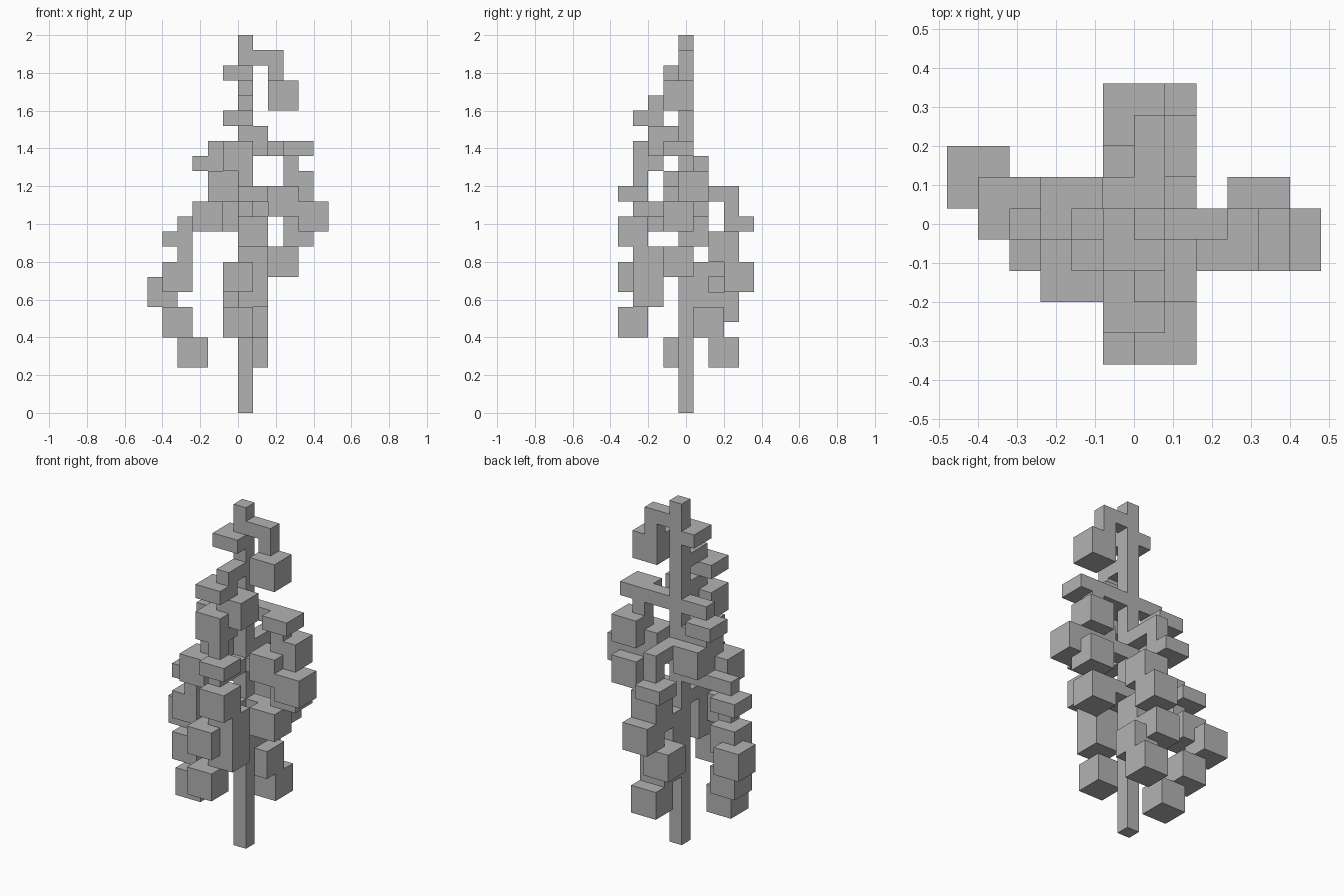
import bpy
import bmesh
from mathutils import Matrix, Vector

CELL = 0.08  # edge of one grid cell

default_cube = bpy.data.objects.get("Cube")
if default_cube:
    bpy.data.objects.remove(default_cube, do_unlink=True)

grey = bpy.data.materials.new("plain_grey")
grey.use_nodes = True
colour = (0.45, 0.45, 0.45, 1.0)
grey.diffuse_color = colour
grey.node_tree.nodes["Principled BSDF"].inputs["Base Color"].default_value = colour


def add_block(bm, corner, size):
    """Add a box from its lowest grid corner and its size in cells."""
    size = Vector(size)
    centre = (Vector(corner) + size / 2 - Vector((0, 0.5, 0))) * CELL
    matrix = Matrix.Translation(centre) @ Matrix.Diagonal((*(size * CELL), 1))
    bmesh.ops.create_cube(bm, size=1, matrix=matrix)


def make_part(name, blocks):
    """Build one object from (corner, size) pairs."""
    bm = bmesh.new()
    for corner, size in blocks:
        add_block(bm, corner, size)
    mesh = bpy.data.meshes.new(name)
    bm.to_mesh(mesh)
    bm.free()
    mesh.materials.append(grey)
    part = bpy.data.objects.new(name, mesh)
    bpy.context.collection.objects.link(part)
    return part


def leaf_clusters(name, corners):
    """Chunky foliage cubes, two cells on each side."""
    return make_part(name, [(corner, (2, 2, 2)) for corner in corners])


def leaf_plates(name, corners):
    """Flat foliage, two cells wide and one cell high."""
    return make_part(name, [(corner, (2, 2, 1)) for corner in corners])


def along(axis, corner, length=1):
    """A one-cell-thick twig running along an axis."""
    size = [1, 1, 1]
    size["xyz".index(axis)] = length
    return corner, size


# Trunk
make_part("trunk", [along("z", (0, 0, 0), 25)])

# Branches
make_part("left_branches", [
    along("x", (1, 0, 23), 2),
    along("z", (2, 0, 22)),
    along("x", (1, 0, 17), 2),
    along("z", (3, 0, 16)),
    along("x", (1, 0, 13)),
    along("x", (1, 0, 10)),
])
make_part("right_branches", [
    along("x", (-2, 0, 17), 2),
    along("x", (-4, 0, 12), 4),
    along("z", (-4, 0, 10)),
])
make_part("front_branches", [
    along("y", (0, -2, 20), 2),
    along("z", (0, -3, 15)),
    along("y", (0, -3, 13), 3),
    along("y", (0, -1, 10)),
])
make_part("back_branches", [
    along("y", (0, 1, 14), 3),
    along("z", (0, 3, 13)),
    along("y", (0, 1, 9), 2),
    along("z", (0, 1, 7), 2),
])

# Foliage cubes
leaf_clusters("left_foliage", [
    (2, -1, 20), (3, 0, 14), (2, -1, 13),
    (4, -1, 12), (3, 0, 11), (2, -1, 9),
])
leaf_clusters("right_foliage", [
    (-2, -1, 14), (-2, 0, 13), (-3, -2, 12), (-5, 0, 8),
    (-6, 1, 7), (-5, 0, 5), (-4, -1, 3),
])
leaf_clusters("front_foliage", [
    (0, -2, 17), (-1, -3, 16), (0, -4, 11),
    (-1, -4, 8), (-1, -4, 5),
])
make_part("front_foliage_column", [((0, -3, 7), (2, 2, 4))])
leaf_clusters("back_foliage", [
    (0, 2, 10), (0, 3, 8), (-1, 2, 6), (0, 1, 5), (0, 2, 3),
])

# Flat foliage
leaf_plates("flat_foliage", [
    (-1, -1, 22), (-1, -3, 19), (3, -1, 17), (-3, 0, 16),
    (0, -4, 14), (-1, 3, 12), (-5, 0, 11),
])
